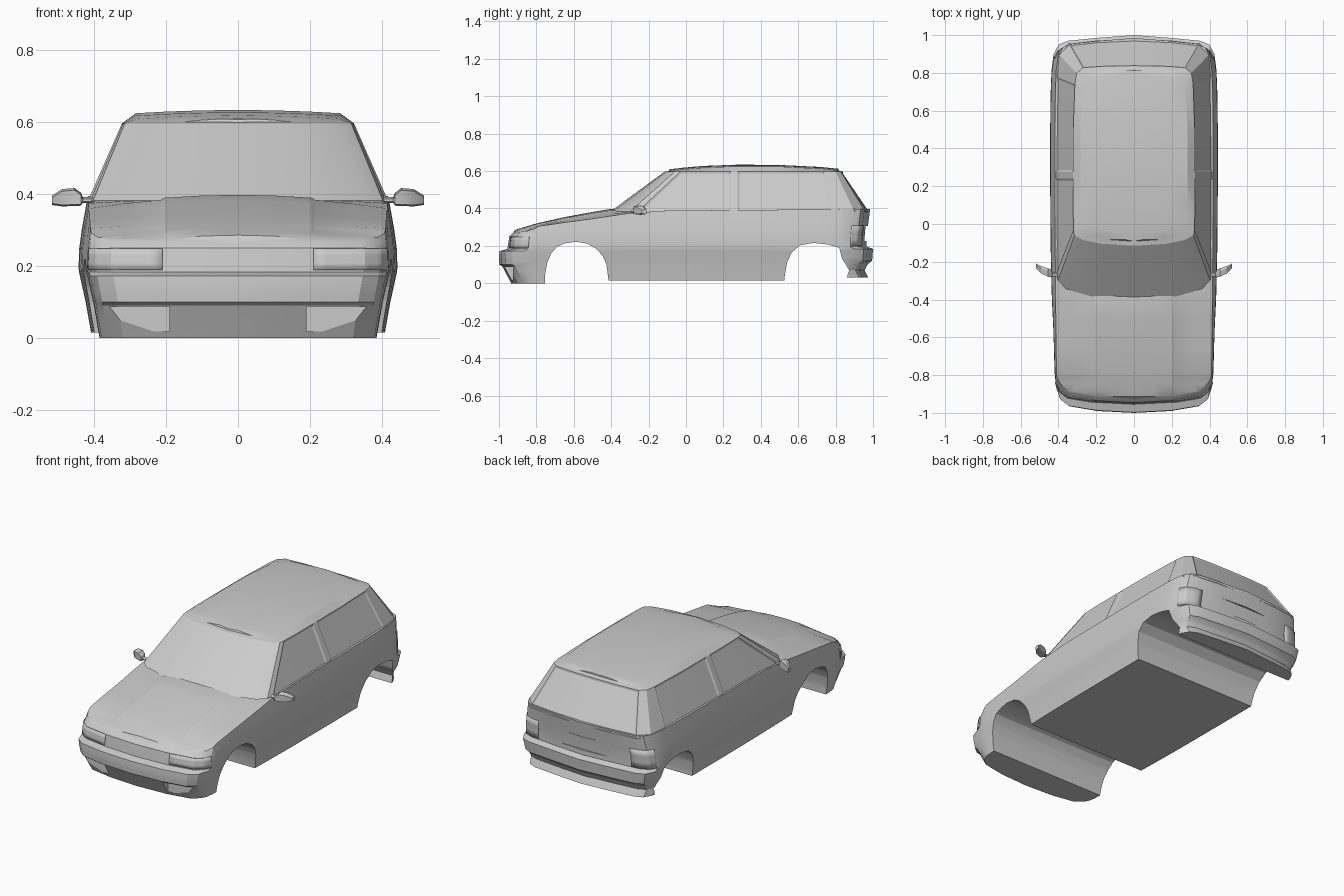
import bpy, bmesh, math

if "Cube" in bpy.data.objects:
    bpy.data.objects.remove(bpy.data.objects["Cube"])


def interp(t, table):
    """Piecewise linear lookup in [(key, value), ...]."""
    if t <= table[0][0]:
        return table[0][1]
    for (a, va), (b, vb) in zip(table, table[1:]):
        if t <= b:
            return va + (vb - va) * (t - a) / (b - a)
    return table[-1][1]


def make_object(name, bm, smooth=True):
    bmesh.ops.remove_doubles(bm, verts=bm.verts, dist=1e-5)
    bmesh.ops.recalc_face_normals(bm, faces=bm.faces)
    me = bpy.data.meshes.new(name)
    bm.to_mesh(me)
    bm.free()
    ob = bpy.data.objects.new(name, me)
    bpy.context.collection.objects.link(ob)
    if smooth:
        smooth_shade(ob)
    return ob


def activate(ob):
    bpy.ops.object.select_all(action='DESELECT')
    ob.select_set(True)
    bpy.context.view_layer.objects.active = ob


def smooth_shade(ob):
    activate(ob)
    bpy.ops.object.shade_smooth_by_angle(angle=math.radians(25))


def mirrored_grid(strips):
    """Skin a grid of points for x >= 0 and its mirror image."""
    bm = bmesh.new()
    for sign in (1, -1):
        vs = [[bm.verts.new((sign * x, y, z)) for x, y, z in s] for s in strips]
        for a, b in zip(vs, vs[1:]):
            for k in range(len(a) - 1):
                bm.faces.new((a[k], b[k], b[k + 1], a[k + 1]))
    return bm


def prism(name, profile, x0, x1):
    """Extrude a (y, z) profile along x."""
    bm = bmesh.new()
    f = bm.faces.new([bm.verts.new((x0, y, z)) for y, z in profile])
    ext = bmesh.ops.extrude_face_region(bm, geom=[f])['geom']
    bmesh.ops.translate(bm, vec=(x1 - x0, 0, 0),
                        verts=[g for g in ext if isinstance(g, bmesh.types.BMVert)])
    return make_object(name, bm, smooth=False)


def cut(ob, cutter):
    cutter.hide_render = True
    mod = ob.modifiers.new("cut", 'BOOLEAN')
    mod.operation = 'DIFFERENCE'
    mod.solver = 'EXACT'
    mod.object = cutter
    activate(ob)
    bpy.ops.object.modifier_apply(modifier=mod.name)
    bpy.data.objects.remove(cutter)


# Lower body: half plan outline and height-dependent width / nose / tail insets
OUTLINE = [(0, -1), (.2, -.99), (.35, -.965), (.395, -.93), (.415, -.87), (.42, -.8),
           (.425, -.65), (.43, -.5), (.435, -.4), (.438, -.3), (.442, -.1), (.444, .2),
           (.444, .5), (.442, .7), (.437, .82), (.427, .9), (.40, .95), (.35, .97),
           (.2, .985), (0, 1)]
WIDTH = [(0, .915), (.1, .955), (.19, 1), (.25, .995), (.3, .98), (.4, .94)]
NOSE = [(0, .065), (.02, .055), (.09, .018), (.1, .002), (.14, 0), (.172, .003),
        (.182, .045), (.25, .055), (.275, .08), (.3, .1)]
TAIL = [(.03, .025), (.07, .045), (.1, .03), (.12, .005), (.185, 0), (.197, .035),
        (.25, .035), (.4, .015)]
EDGE = [(-1, .27), (-.93, .28), (-.8, .305), (-.5, .345), (-.3, .375), (-.2, .388), (1, .397)]
CROWN = [(-.95, .27), (-.85, .3), (-.8, .315), (-.6, .36), (-.4, .393), (-.3, .388), (1, .397)]


def shell(s, z):
    """Point on the body side at outline parameter s and height z."""
    x = interp(s, [(i, p[0]) for i, p in enumerate(OUTLINE)])
    y = interp(s, [(i, p[1]) for i, p in enumerate(OUTLINE)])
    w = min(1, max(0, (abs(y) - .78) / .15))
    y += w * interp(z, NOSE) if y < 0 else -w * interp(z, TAIL)
    return (x * interp(z, WIDTH), y, z)


strips = []
for i, (_, y0) in enumerate(OUTLINE):
    top = interp(y0, EDGE)
    zs = [0 if y0 < -.6 else .015, .03, .07, .09, .1, .12, .14, .172, .184, .197, .25]
    zs += [.25 + (top - .25) * k for k in (.35, .7, 1)]
    side = [shell(i, z) for z in zs]
    w, y, ze = side[-1]
    strip = [(0, side[0][1], side[0][2])] + side
    for c in (.32, .215, .205, .1, 0):           # bonnet with raised centre panel
        x = min(c, w)
        z = ze
        if x < w - 1e-4:
            z += (interp(y, CROWN) - ze) * (1 - (x / w) ** 2)
            z += .005 if c < .21 and y < -.38 else 0
        strip.append((x, y, z))
    strips.append(strip)
body = make_object("lower_body", mirrored_grid(strips), smooth=False)

# Wheel arches run right across the car
cut(body, prism("front_arch_cutter", [
    (-.755, -.1), (-.753, .05), (-.742, .11), (-.72, .16), (-.69, .195), (-.65, .213), (-.59, .222),
    (-.53, .213), (-.48, .185), (-.445, .145), (-.425, .1), (-.415, .02), (-.415, -.1)], -1, 1))
cut(body, prism("rear_arch_cutter", [
    (.525, -.1), (.528, .04), (.54, .11), (.565, .165), (.61, .203), (.68, .216), (.76, .207),
    (.82, .19), (.835, .13), (.855, .1), (.872, .07), (.86, .03), (1.2, .03), (1.2, -.1)], -1, 1))

# Bumper intakes and number plate recess
for x0, x1 in ((.19, .365), (-.365, -.19)):
    cut(body, prism("intake_cutter", [(-1.1, .018), (-.925, .018), (-.925, .088), (-1.1, .088)], x0, x1))
cut(body, prism("plate_cutter", [(.953, .225), (1.1, .225), (1.1, .305), (.96, .305)], -.17, .17))
smooth_shade(body)


# Lamps follow the body shell
def lamp(name, s0, s1, z0, z1):
    n = 12
    grid = [[shell(s0 + (s1 - s0) * i / n, z0 + (z1 - z0) * k / 3) for k in range(4)]
            for i in range(n + 1)]
    ob = make_object(name, mirrored_grid(grid))
    mod = ob.modifiers.new("thickness", 'SOLIDIFY')
    mod.thickness = .009
    mod.offset = 0


lamp("headlights", 1.07, 4, .189, .248)
lamp("tail_lamps", 15.2, 17.3, .2, .31)

# Cabin: each station is (base x, base y, roof rail x, roof rail y)
CABIN = [(0, -.405, 0, -.115), (.2, -.39, .17, -.105), (.36, -.345, .27, -.085),
         (.403, -.30, .315, -.06), (.411, -.26, .32, -.03), (.416, 0, .323, .08),
         (.417, .24, .323, .24), (.417, .275, .323, .275), (.416, .5, .322, .5),
         (.413, .78, .313, .74), (.402, .9, .303, .80), (.345, .958, .27, .828),
         (.2, .975, .15, .836), (0, .984, 0, .838)]
ROOF = [(-.1, .608), (0, .62), (.1, .628), (.3, .635), (.5, .633), (.7, .624), (.82, .612)]
strips = []
for xb, yb, xt, yt in CABIN:
    y = .36 + (yt - .36) * .95
    zr = interp(y, ROOF)
    strip = [(xb, yb, .383), (xt, yt, .597), (xt * .88, y, zr - .009)]
    strips.append(strip + [(xt * f, y, zr - .009 * (f / .88) ** 2) for f in (.6, .3, 0)])
bm = mirrored_grid(strips)
bmesh.ops.remove_doubles(bm, verts=bm.verts, dist=1e-5)
bmesh.ops.recalc_face_normals(bm, faces=bm.faces)


def is_glass(f):
    c = f.calc_center_median()
    if not .45 < c.z < .53:
        return False
    return (abs(c.x) > .3 and (-.12 < c.y < .24 or .3 < c.y < .72)) or c.y > .88 and abs(c.x) < .28


# Side and rear windows are set slightly into their frames
bmesh.ops.inset_region(bm, faces=[f for f in bm.faces if is_glass(f)],
                       thickness=.01, depth=-.005, use_even_offset=True)
make_object("cabin", bm)

# Door mirrors: tapered arm and head, swept back
MIRROR = [(.40, -.265, .012, .376, .392), (.432, -.265, .012, .376, .392),
          (.437, -.262, .02, .368, .404), (.455, -.257, .022, .367, .417),
          (.49, -.243, .02, .366, .414), (.518, -.222, .012, .37, .396)]
bm = bmesh.new()
for sign in (1, -1):
    rings = [[bm.verts.new((sign * x, y + dy, z)) for dy, z in
              ((-d, a + .004), (-d, b - .006), (d * .4, b), (d, b - .004), (d, a + .002), (0, a))]
             for x, y, d, a, b in MIRROR]
    for p, q in zip(rings, rings[1:]):
        for k in range(6):
            bm.faces.new((p[k], q[k], q[(k + 1) % 6], p[(k + 1) % 6]))
    bm.faces.new(rings[0])
    bm.faces.new(rings[-1])
make_object("door_mirrors", bm)
